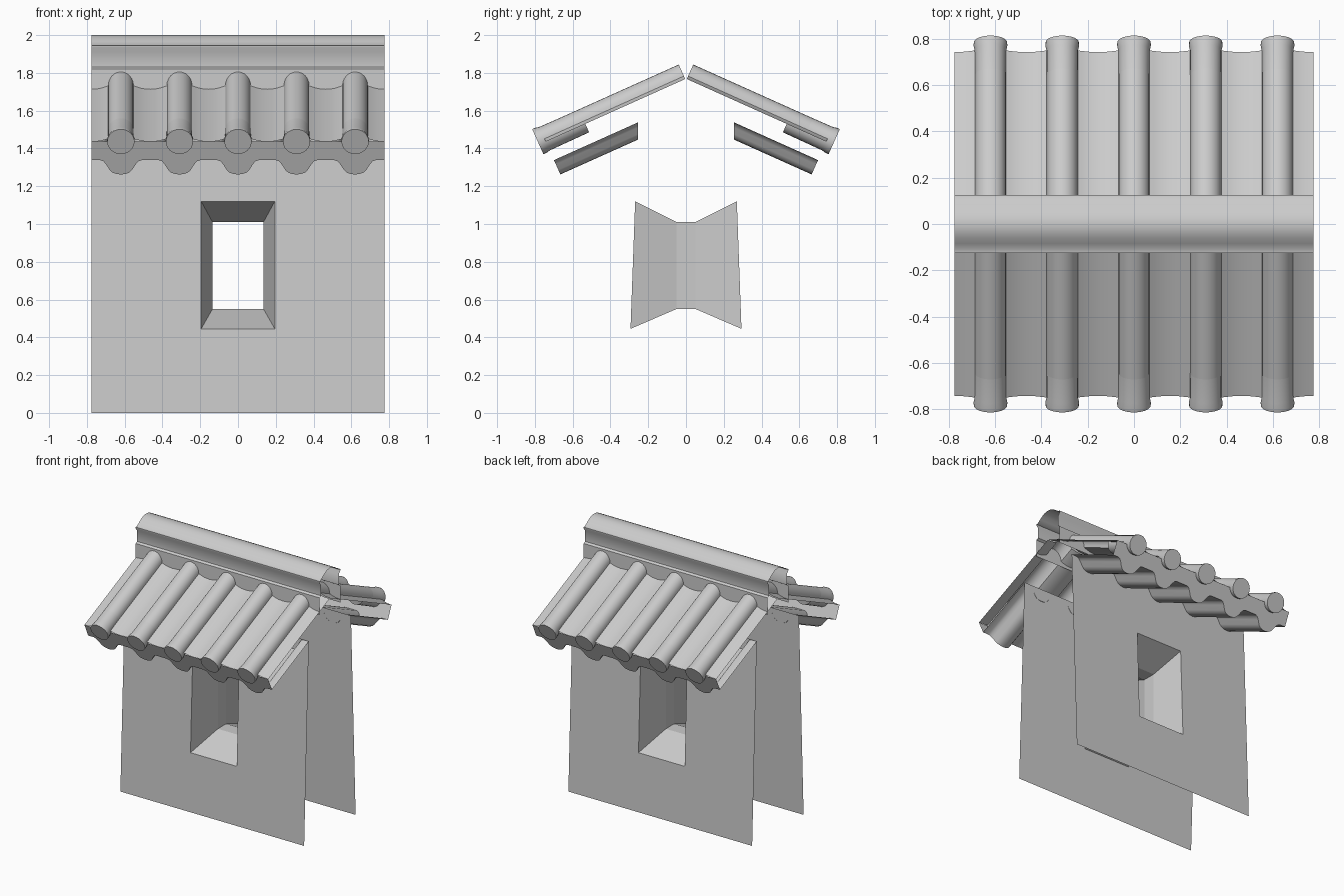
import bpy, bmesh, math
from math import sin, cos, pi

if "Cube" in bpy.data.objects:
    bpy.data.objects.remove(bpy.data.objects["Cube"])

HALF = 0.775          # half length of the wall segment
PITCH = 0.31          # tile spacing
APEX = 1.788          # height where the tile axes would meet
SLOPE = math.atan(0.449)
C, S = cos(SLOPE), sin(SLOPE)
CENTRES = [PITCH * i for i in range(-2, 3)]


def on_slope(x, s, n):
    """Point on the front roof slope: s down the slope, n above the tile axis."""
    return (x, -(s * C + n * S), APEX - s * S + n * C)


def finish(name, bm, mirror=True, smooth=True):
    bmesh.ops.remove_doubles(bm, verts=bm.verts, dist=1e-5)
    me = bpy.data.meshes.new(name)
    bm.to_mesh(me)
    bm.free()
    ob = bpy.data.objects.new(name, me)
    bpy.context.collection.objects.link(ob)
    if mirror:
        m = ob.modifiers.new("other_side", 'MIRROR')
        m.use_axis = (False, True, False)
        m.use_mirror_merge = False
    if smooth:
        bpy.ops.object.select_all(action='DESELECT')
        ob.select_set(True)
        bpy.context.view_layer.objects.active = ob
        bpy.ops.object.shade_smooth_by_angle(angle=math.radians(35))
    return ob


def loft(bm, rows, closed=False):
    """Quads between consecutive rows of points."""
    vs = [[bm.verts.new(p) for p in r] for r in rows]
    n = len(vs[0])
    for a, b in zip(vs, vs[1:]):
        for i in range(n if closed else n - 1):
            j = (i + 1) % n
            bm.faces.new((a[i], b[i], b[j], a[j]))
    return vs


# Roof sheet: half-round cover tiles joined by shallow troughs
R = 0.067
unit = [(-PITCH / 2, -0.017), (-0.115, -0.014), (-0.085, -0.006)]
unit += [(-R * cos(pi * k / 12), R * sin(pi * k / 12)) for k in range(13)]
unit += [(0.085, -0.006), (0.115, -0.014), (PITCH / 2, -0.017)]
sheet = []
for cx in CENTRES:
    sheet += [(cx + x, n) for x, n in unit[(1 if sheet else 0):]]
bm = bmesh.new()
loft(bm, [[on_slope(x, s, n) for x, n in sheet] for s in (0.012, 0.822)])
finish("roof_tiles", bm)

# Eave end tiles: full round tubes closed by a disc
bm = bmesh.new()
for cx in CENTRES:
    ring = lambda s, r: [on_slope(cx + r * cos(2 * pi * k / 24), s, r * sin(2 * pi * k / 24))
                         for k in range(24)]
    vs = loft(bm, [ring(0.592, 0.066), ring(0.82, 0.068), ring(0.845, 0.073),
                   ring(0.86, 0.072)], closed=True)
    bm.faces.new(vs[-1])
bmesh.ops.recalc_face_normals(bm, faces=bm.faces)
finish("eave_end_tiles", bm)

# Underlay below the eave: flat sheet with rounded dips under each cover tile
dip = [(-PITCH / 2, 0), (-0.11, 0), (-0.092, -0.007), (-0.078, -0.025), (-0.06, -0.056),
       (-0.045, -0.072), (-0.022, -0.081)]
dip = dip + [(0, -0.083)] + [(-x, n) for x, n in reversed(dip)]
under = []
for cx in CENTRES:
    under += [(cx + x, n - 0.124) for x, n in dip[(1 if under else 0):]]
bm = bmesh.new()
loft(bm, [[on_slope(x, 0.822, n) for x, n in under],
          [on_slope(x, (0.255 - n * S) / C, n) for x, n in under]])
finish("eave_underlay", bm)

# Fascia closing the gap between tiles and underlay
bm = bmesh.new()
loft(bm, [[on_slope(x, 0.822, -0.016) for x, n in under],
          [on_slope(x, 0.822, n) for x, n in under]])
finish("eave_fascia", bm, smooth=False)


# Battered wall face with a window hole and a splayed reveal
def wall(x, z):
    return (x, -(0.31 - 0.0365 * z), z)


def rect(w, lo, hi, f):
    return [f(-w, lo), f(w, lo), f(w, hi), f(-w, hi)]


bm = bmesh.new()
loft(bm, [rect(HALF, 0, 1.54, wall), rect(0.195, 0.445, 1.12, wall)], closed=True)
for f in bm.faces:
    f.normal_update()
    if f.normal.y > 0:
        f.normal_flip()
finish("wall_faces", bm, smooth=False)

bm = bmesh.new()
loft(bm, [rect(0.195, 0.445, 1.12, wall),
          rect(0.135, 0.55, 1.01, lambda x, z: (x, -0.05, z)),
          rect(0.135, 0.55, 1.01, lambda x, z: (x, 0, z))], closed=True)
for f in bm.faces:
    f.normal_update()
    c = f.calc_center_median()
    if f.normal.x * c.x + f.normal.z * (c.z - 0.78) > 0:
        f.normal_flip()
finish("window_reveal", bm, smooth=False)

# Ridge: stepped base with a rounded cap, open at the ends
side = [(0.125, 1.69), (0.125, 1.82), (0.108, 1.83), (0.108, 1.91), (0.125, 1.935),
        (0.125, 1.945), (0.11, 1.947), (0.085, 1.966), (0.06, 1.983), (0.035, 1.995),
        (0.015, 1.999)]
prof = [(-y, z) for y, z in side] + [(0, 2.0)] + list(reversed(side))
bm = bmesh.new()
loft(bm, [[(x, y, z) for y, z in prof] for x in (HALF, -HALF)])
for f in bm.faces:
    f.normal_update()
if sum(f.normal.z * f.calc_area() for f in bm.faces) < 0:
    bmesh.ops.reverse_faces(bm, faces=bm.faces)
finish("ridge", bm, mirror=False)
